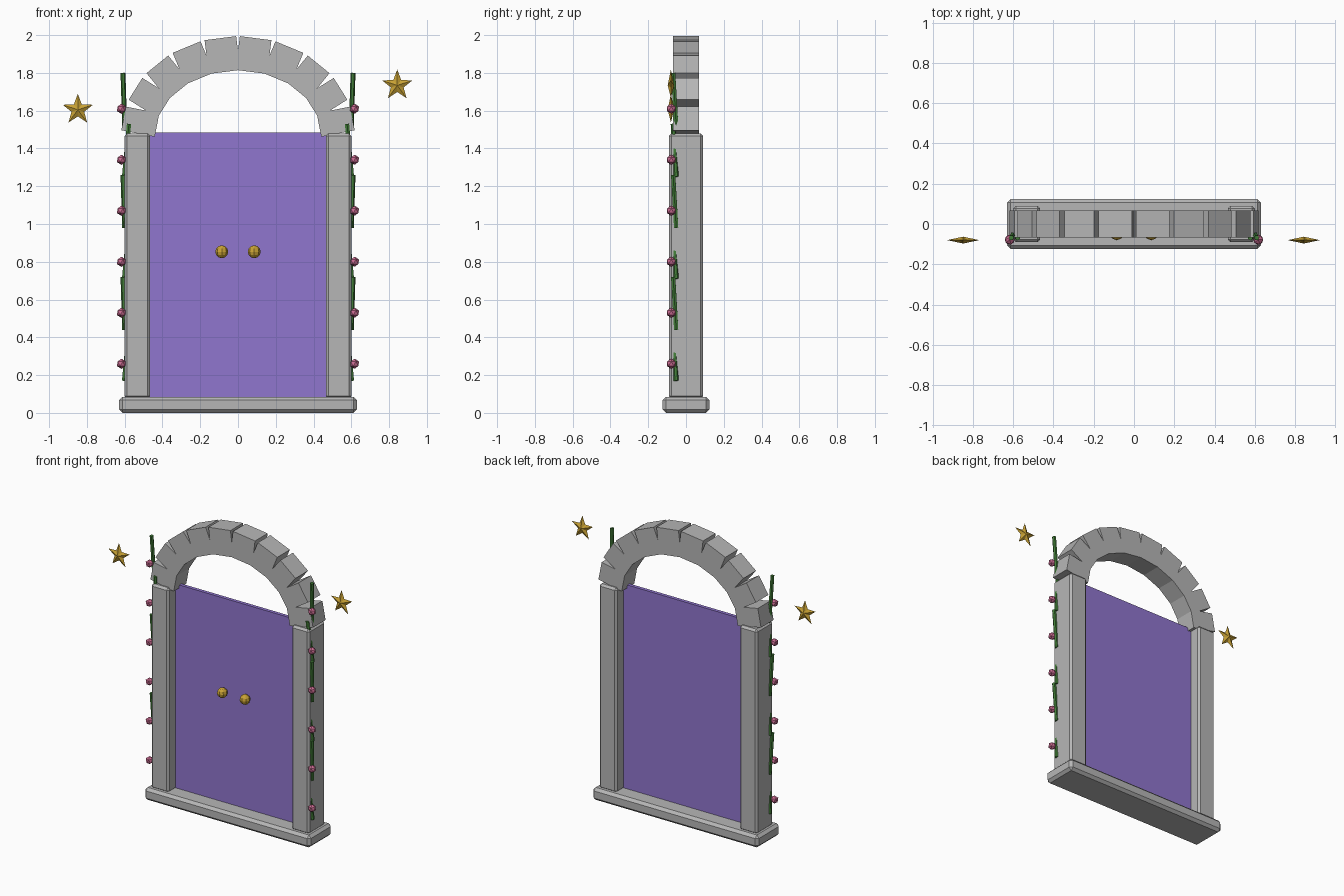
import bpy, bmesh
from math import sin, cos, pi, atan2, hypot
from mathutils import Vector, Matrix

cube = bpy.data.objects.get("Cube")
if cube:
    bpy.data.objects.remove(cube, do_unlink=True)


def material(name, rgb):
    m = bpy.data.materials.new(name)
    m.use_nodes = True
    m.diffuse_color = (*rgb, 1)
    m.node_tree.nodes["Principled BSDF"].inputs["Base Color"].default_value = (*rgb, 1)
    return m


STONE = material("grey_stone", (0.47, 0.47, 0.47))
PURPLE = material("purple_panel", (0.28, 0.18, 0.62))
GOLD = material("gold", (0.58, 0.36, 0.035))
GREEN = material("vine_green", (0.055, 0.21, 0.04))
PINK = material("blossom_pink", (0.6, 0.15, 0.29))


def finish(name, bm, mat):
    bmesh.ops.recalc_face_normals(bm, faces=bm.faces)
    mesh = bpy.data.meshes.new(name)
    bm.to_mesh(mesh)
    bm.free()
    mesh.materials.append(mat)
    obj = bpy.data.objects.new(name, mesh)
    bpy.context.collection.objects.link(obj)
    return obj


def box(name, size, centre, mat, bevel=0, tilt=0):
    bm = bmesh.new()
    place = (Matrix.Translation(centre) @ Matrix.Rotation(tilt, 4, 'Y')
             @ Matrix.Diagonal((*size, 1)))
    bmesh.ops.create_cube(bm, size=1, matrix=place)
    if bevel:
        bmesh.ops.bevel(bm, geom=bm.edges[:], offset=bevel, segments=1, affect='EDGES')
    return finish(name, bm, mat)


def stick(name, top, bottom, radius, mat):
    top, bottom = Vector(top), Vector(bottom)
    axis = top - bottom
    turn = axis.to_track_quat('Z', 'Y').to_matrix().to_4x4()
    bm = bmesh.new()
    bmesh.ops.create_cone(bm, cap_ends=True, segments=6, radius1=radius, radius2=radius,
                          depth=axis.length, matrix=Matrix.Translation((top + bottom) / 2) @ turn)
    return finish(name, bm, mat)


def star(name, centre, radius, depth):
    # five-pointed outline pulled to a peak in front and behind
    bm = bmesh.new()
    rim = []
    for i in range(10):
        r = radius if i % 2 == 0 else radius * 0.42
        a = i * pi / 5
        rim.append(bm.verts.new((r * sin(a), 0, r * cos(a))))
    for y in (-depth, depth):
        peak = bm.verts.new((0, y, 0))
        for i in range(10):
            bm.faces.new((rim[i], rim[(i + 1) % 10], peak))
    bmesh.ops.translate(bm, verts=bm.verts, vec=centre)
    return finish(name, bm, GOLD)


# Threshold and door panel
box("threshold", (1.26, 0.248, 0.085), (0, 0, 0.0425), STONE, 0.018)
box("door_panel", (0.96, 0.024, 1.405), (0, 0, 0.7825), PURPLE)

# Arch blocks: straight boxes laid along the chords of a half ellipse
RX, RZ, SPRING = 0.53, 0.43, 1.475


def arch_point(i):
    a = i * pi / 10
    return RX * sin(a), SPRING + RZ * cos(a)


for side, label in ((1, "left"), (-1, "right")):
    box(label + "_column", (0.135, 0.18, 1.405), (side * 0.533, 0, 0.7775), STONE, 0.014)

    for i in range(5):
        (x0, z0), (x1, z1) = arch_point(i), arch_point(i + 1)
        length = hypot(x1 - x0, z1 - z0) * (1.02 - 0.02 * i)
        tilt = atan2(z0 - z1, x1 - x0)
        box(f"{label}_arch_block_{i + 1}", (length, 0.136, 0.18),
            (side * (x0 + x1) / 2, 0, (z0 + z1) / 2), STONE, tilt=side * tilt)

    # Door knob
    bm = bmesh.new()
    bmesh.ops.create_uvsphere(bm, u_segments=8, v_segments=6, radius=0.034,
                              matrix=Matrix.Translation((side * 0.086, -0.047, 0.853)))
    finish(label + "_knob", bm, GOLD)

    # Vine pieces, alternately leaning out of and into the column, with blossoms
    for i in range(6):
        z = 1.8 - 0.27 * i
        xt, xb = (0.609, 0.6) if i % 2 == 0 else (0.577, 0.603)
        stick(f"{label}_vine_{i + 1}", (side * xt, -0.068, z),
              (side * xb, -0.052, z - 0.28), 0.013, GREEN)
        bm = bmesh.new()
        bmesh.ops.create_icosphere(bm, subdivisions=1, radius=0.027,
                                   matrix=Matrix.Translation((side * 0.617, -0.078, z - 0.19)))
        finish(f"{label}_blossom_{i + 1}", bm, PINK)

# Floating stars
star("left_star", (0.843, -0.08, 1.734), 0.084, 0.017)
star("right_star", (-0.848, -0.08, 1.605), 0.084, 0.017)
